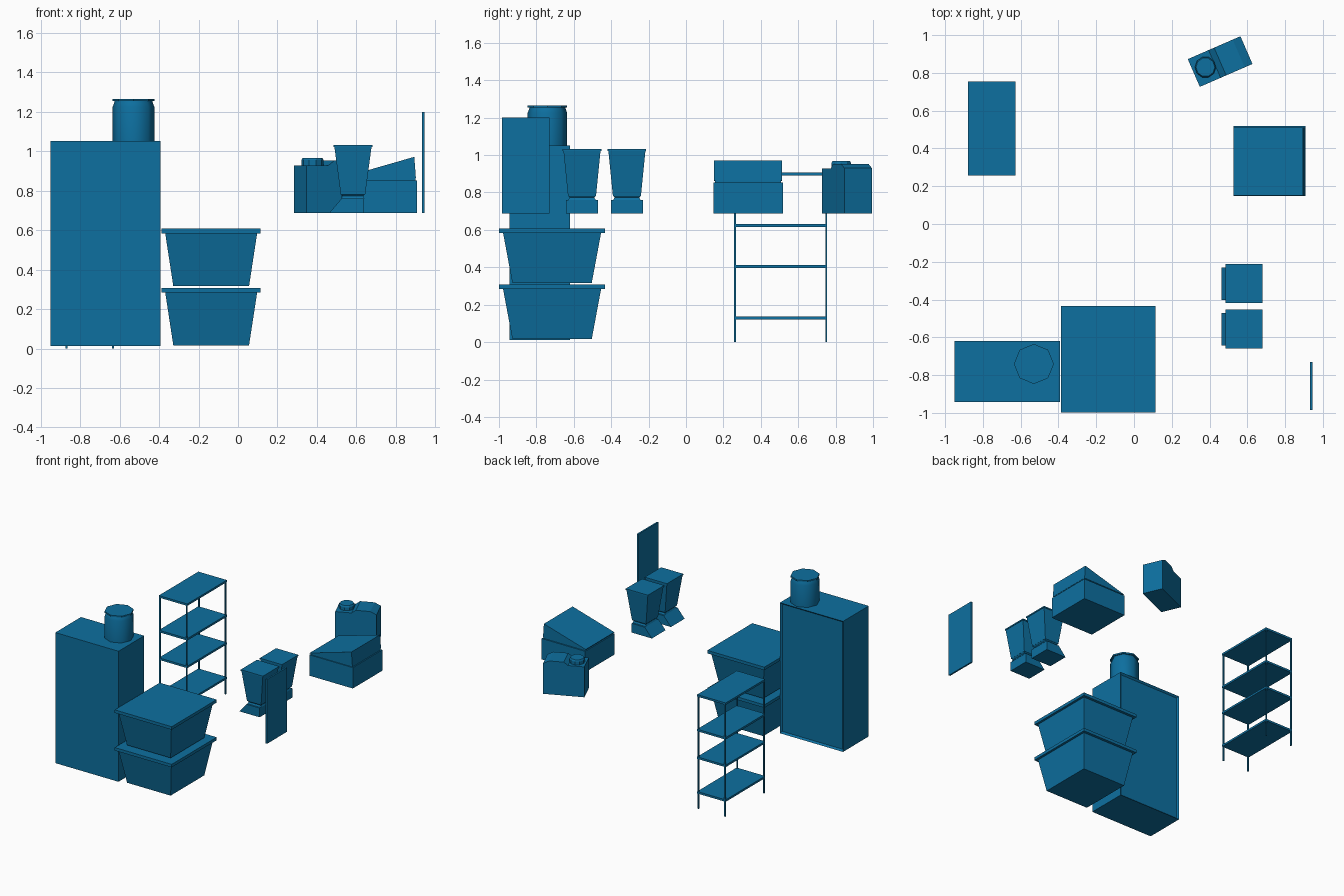
import bpy, bmesh, math
from mathutils import Matrix

if "Cube" in bpy.data.objects:
    bpy.data.objects.remove(bpy.data.objects["Cube"])

mat = bpy.data.materials.new("blue_paint")
mat.diffuse_color = (0.004, 0.16, 0.35, 1)
mat.use_nodes = True
mat.node_tree.nodes["Principled BSDF"].inputs["Base Color"].default_value = mat.diffuse_color


def finish(bm, name):
    bmesh.ops.recalc_face_normals(bm, faces=bm.faces)
    me = bpy.data.meshes.new(name)
    bm.to_mesh(me)
    bm.free()
    me.materials.append(mat)
    ob = bpy.data.objects.new(name, me)
    bpy.context.collection.objects.link(ob)
    return ob


def skin(bm, loops):
    """Bridge a stack of vertex loops and cap both ends."""
    rows = [[bm.verts.new(p) for p in loop] for loop in loops]
    n = len(rows[0])
    for a, b in zip(rows, rows[1:]):
        for i in range(n):
            j = (i + 1) % n
            bm.faces.new((a[i], a[j], b[j], b[i]))
    bm.faces.new(rows[0])
    bm.faces.new(rows[-1])


def loft(name, cx, cy, rings):
    """Rectangular rings (half x, half y, z) stacked upward."""
    bm = bmesh.new()
    skin(bm, [[(cx + sx * hx, cy + sy * hy, z)
               for sx, sy in ((-1, -1), (1, -1), (1, 1), (-1, 1))]
              for hx, hy, z in rings])
    return finish(bm, name)


def box(name, x0, x1, y0, y1, z0, z1):
    hx, hy = (x1 - x0) / 2, (y1 - y0) / 2
    return loft(name, (x0 + x1) / 2, (y0 + y1) / 2, [(hx, hy, z0), (hx, hy, z1)])


def prism(name, profile, y0, y1, matrix=Matrix()):
    """Extrude an x-z profile along y."""
    bm = bmesh.new()
    skin(bm, [[(x, y, z) for x, z in profile] for y in (y0, y1)])
    bm.transform(matrix)
    return finish(bm, name)


def turned(name, cx, cy, profile, sides):
    """Stack of (radius, z) rings."""
    bm = bmesh.new()
    skin(bm, [[(cx + r * math.cos(2 * math.pi * i / sides),
                cy + r * math.sin(2 * math.pi * i / sides), z)
               for i in range(sides)] for r, z in profile])
    return finish(bm, name)


# Cabinet with a recessed back panel
bm = bmesh.new()
skin(bm, [[(x, y, z) for x, y in ((-0.95, -0.943), (-0.393, -0.943), (-0.393, -0.62), (-0.95, -0.62))]
          for z in (0.012, 1.052)])
bmesh.ops.recalc_face_normals(bm, faces=bm.faces)
back = [f for f in bm.faces if f.normal.y > 0.9]
bmesh.ops.inset_region(bm, faces=back, thickness=0.018)
bmesh.ops.translate(bm, verts=back[0].verts[:], vec=(0, -0.014, 0))
finish(bm, "cabinet")

# Jar with lid on the cabinet
jar = turned("storage_jar", -0.53, -0.741, [(0.106, 1.052), (0.106, 1.225), (0.099, 1.243), (0.095, 1.255)], 8)
bpy.context.view_layer.objects.active = jar
jar.select_set(True)
bpy.ops.object.shade_smooth_by_angle(angle=math.radians(50))
turned("storage_jar_lid", -0.53, -0.741, [(0.106, 1.254), (0.106, 1.266)], 8)

# Two stacked tubs with overhanging lids
for i, z in enumerate((0.016, 0.316)):
    loft(f"tub_{i + 1}", -0.136, -0.716, [(0.192, 0.212, z), (0.233, 0.262, z + 0.268)])
    loft(f"tub_lid_{i + 1}", -0.136, -0.716, [(0.251, 0.283, z + 0.268), (0.251, 0.283, z + 0.292)])

# Open shelf unit
for i, z in enumerate((0.128, 0.404, 0.624, 0.9)):
    box(f"shelf_{i + 1}", -0.878, -0.627, 0.257, 0.755, z - 0.008, z + 0.008)
for i, x in enumerate((-0.87, -0.635)):
    for j, y in enumerate((0.262, 0.75)):
        box(f"shelf_post_{i}{j}", x - 0.005, x + 0.005, y - 0.005, y + 0.005, 0, 0.905)

# Standing board
box("board", 0.932, 0.945, -0.984, -0.731, 0.688, 1.2)

# Appliance with a sloped lid
box("appliance_base", 0.526, 0.909, 0.147, 0.518, 0.687, 0.853)
box("appliance_seam", 0.535, 0.9, 0.155, 0.508, 0.853, 0.865)
prism("appliance_lid", [(0.526, 0.862), (0.902, 0.865), (0.894, 0.972), (0.526, 0.866)], 0.151, 0.512)

# Two dispensers: sloped base, neck, flared hopper and cap
for i, y in enumerate((-0.556, -0.316)):
    prism(f"dispenser_base_{i + 1}", [(0.462, 0.687), (0.64, 0.687), (0.64, 0.76), (0.525, 0.76)], y - 0.086, y + 0.086)
    loft(f"dispenser_neck_{i + 1}", 0.583, y, [(0.059, 0.073, 0.76), (0.053, 0.066, 0.773), (0.061, 0.074, 0.782)])
    loft(f"dispenser_hopper_{i + 1}", 0.583, y, [(0.062, 0.075, 0.782), (0.094, 0.099, 1.022)])
    loft(f"dispenser_cap_{i + 1}", 0.583, y, [(0.098, 0.103, 1.022), (0.098, 0.103, 1.032)])

# Turned canister machine with a stepped top and a round knob
place = Matrix.Translation((0.456, 0.86, 0)) @ Matrix.Rotation(math.radians(23.5), 4, 'Z')
prism("machine_body", [(-0.152, 0.687), (0.152, 0.687), (0.152, 0.93), (0.107, 0.953), (0.0, 0.953),
                       (-0.032, 0.929), (-0.152, 0.929)], -0.08, 0.08, place)
turned("machine_knob", 0.378, 0.83, [(0.056, 0.928), (0.056, 0.955), (0.05, 0.967)], 10)
